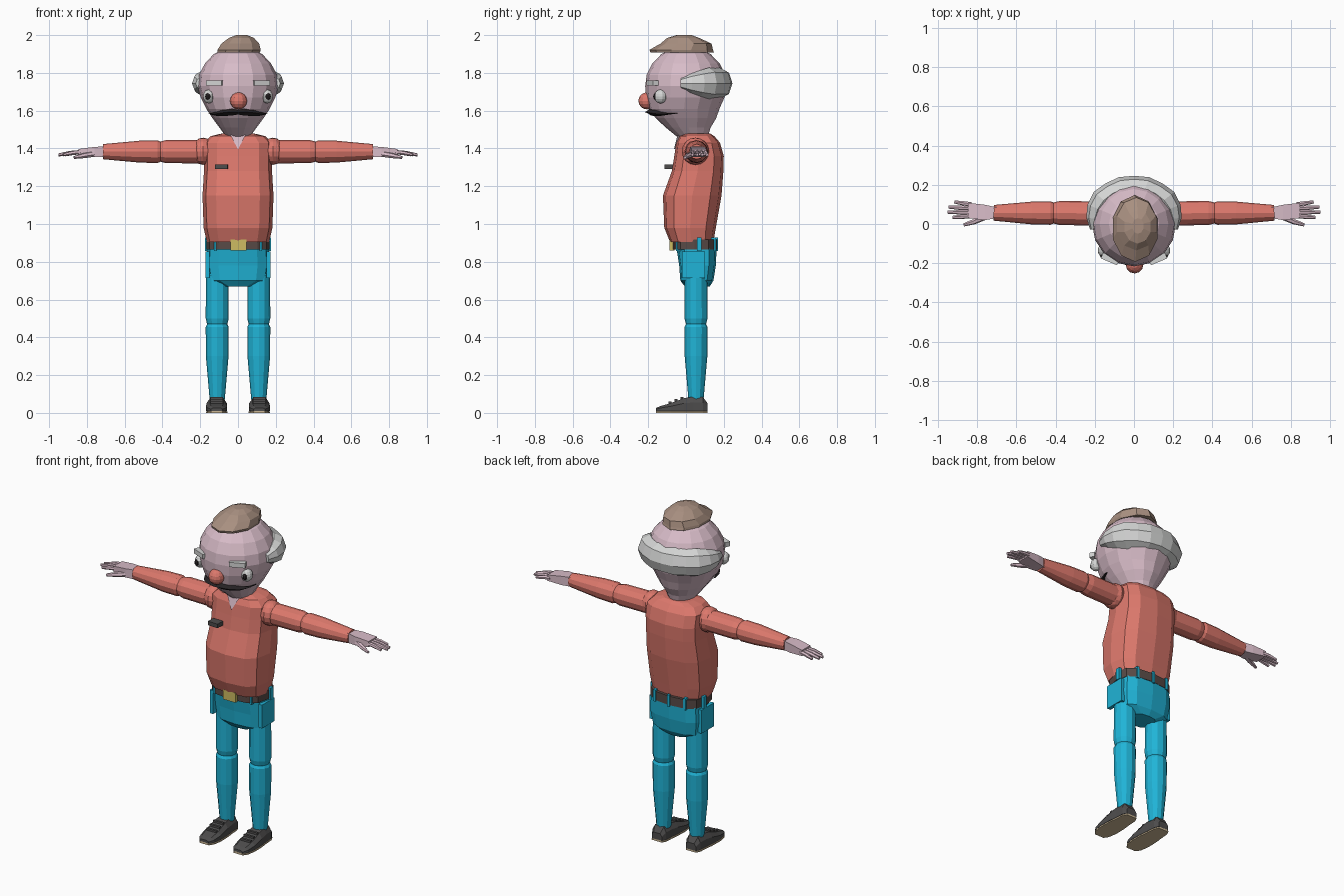
import bpy, bmesh, math
from mathutils import Vector

if "Cube" in bpy.data.objects:
    bpy.data.objects.remove(bpy.data.objects["Cube"])


def material(name, r, g, b):
    m = bpy.data.materials.new(name)
    lin = [((c / 255 + 0.055) / 1.055) ** 2.4 for c in (r, g, b)]
    m.diffuse_color = (*lin, 1)
    m.use_nodes = True
    m.node_tree.nodes["Principled BSDF"].inputs["Base Color"].default_value = m.diffuse_color
    return m


SKIN = material("skin", 216, 188, 200)
SHIRT = material("shirt_red", 220, 120, 108)
TEAL = material("trouser_teal", 32, 180, 215)
BROWN = material("hair_brown", 168, 143, 128)
GREY = material("light_grey", 212, 213, 212)
DARK = material("shoe_grey", 78, 77, 77)
BLACK = material("black", 38, 34, 36)
BELT = material("belt_brown", 88, 74, 70)
GOLD = material("buckle_gold", 205, 188, 98)
SOLE = material("sole_tan", 205, 185, 150)


def finish(name, bm, mat):
    bmesh.ops.recalc_face_normals(bm, faces=bm.faces)
    me = bpy.data.meshes.new(name)
    bm.to_mesh(me)
    bm.free()
    me.materials.append(mat)
    ob = bpy.data.objects.new(name, me)
    bpy.context.collection.objects.link(ob)
    return ob


def loft(name, rings, mat):
    """Closed skin through rings that share a point count."""
    bm = bmesh.new()
    vs = [[bm.verts.new(p) for p in ring] for ring in rings]
    n = len(vs[0])
    for a, b in zip(vs, vs[1:]):
        for i in range(n):
            j = (i + 1) % n
            bm.faces.new((a[i], a[j], b[j], b[i]))
    bm.faces.new(vs[0])
    bm.faces.new(vs[-1])
    return finish(name, bm, mat)


def oval(z, cy, rx, ry, n=12, power=1.0, cx=0):
    """Horizontal ring; power below 1 makes it boxier."""
    out = []
    for i in range(n):
        a = 2 * math.pi * i / n - math.pi / 2
        c, s = math.cos(a), math.sin(a)
        out.append((cx + rx * math.copysign(abs(c) ** power, c) * (abs(c) > 1e-6),
                    cy + ry * math.copysign(abs(s) ** power, s) * (abs(s) > 1e-6), z))
    return out


def tube(name, pts, mat, n=10):
    """Round limb through (x, y, z, radius) stations."""
    d = (Vector(pts[-1][:3]) - Vector(pts[0][:3])).normalized()
    u = d.orthogonal().normalized()
    v = d.cross(u)
    rings = []
    for x, y, z, r in pts:
        rings.append([Vector((x, y, z)) + r * (math.cos(a) * u + math.sin(a) * v)
                      for a in [2 * math.pi * (i + .5) / n for i in range(n)]])
    return loft(name, rings, mat)


def box(name, c, size, mat, rot=0):
    bm = bmesh.new()
    bmesh.ops.create_cube(bm, size=1)
    bmesh.ops.scale(bm, vec=size, verts=bm.verts)
    ob = finish(name, bm, mat)
    ob.location = c
    ob.rotation_euler.z = rot
    return ob


def ball(name, c, size, mat, seg=12, rows=8):
    bm = bmesh.new()
    bmesh.ops.create_uvsphere(bm, u_segments=seg, v_segments=rows, radius=1)
    bmesh.ops.scale(bm, vec=size, verts=bm.verts)
    ob = finish(name, bm, mat)
    ob.location = c
    return ob


# Head tapering to the neck
loft("head", [oval(z, cy, rx, ry, 16) for z, cy, rx, ry in (
    (1.42, .045, .05, .07), (1.46, .035, .062, .08), (1.51, .012, .098, .118),
    (1.56, .0, .135, .16), (1.61, -.01, .168, .187), (1.67, -.004, .198, .208),
    (1.73, .0, .214, .216), (1.79, .0, .206, .208), (1.85, .0, .175, .178),
    (1.90, .0, .128, .13), (1.935, .0, .06, .06))], SKIN)

# Tuft of hair on the crown, swept to the front
loft("top_hair", [oval(z, cy, rx, ry, 10, cx=cx) for z, cy, rx, ry, cx in (
    (1.908, -.02, .118, .168, .004), (1.922, -.025, .12, .168, .006),
    (1.955, .0, .105, .135, .012), (1.985, -.015, .07, .085, .018),
    (2.0, -.01, .03, .04, .02))], BROWN)

# Fringe of hair wrapping round the back from side to side
rings = []
STEPS = 12
for k in range(STEPS + 1):
    t = k / STEPS
    a = math.radians(-8 + 196 * t)
    fat = min(1, .35 + 3.2 * min(t, 1 - t)) * (1 if k % 2 else .95)
    ring = []
    for i in range(8):
        b = 2 * math.pi * i / 8
        rad = .195 + .067 * fat * math.cos(b)
        ring.append((rad * math.cos(a) * 1.04, rad * math.sin(a) * .95,
                     1.745 + .083 * fat * math.sin(b)))
    rings.append(ring)
loft("hair_fringe", rings, GREY)

# Face
ball("nose", (.003, -.207, 1.652), (.045, .045, .045), SHIRT)
for s in (-1, 1):
    ball("eye", (s * .155, -.135, 1.675), (.031, .034, .037), GREY, 10, 8)
    ball("pupil", (s * .159, -.162, 1.675), (.015, .012, .018), BLACK, 8, 6)
    box("eyebrow", (s * .122, -.178, 1.747), (.09, .032, .028), GREY, s * .4)
    # Moustache halves follow the face
    rings = []
    for deg, h, z in ((0, .012, 1.592), (12, .02, 1.594), (28, .017, 1.589),
                      (45, .011, 1.583), (60, .005, 1.583), (76, .001, 1.586)):
        a = math.radians(deg)
        x, y = s * .160 * math.sin(a), -.006 - .183 * math.cos(a)
        o = .026 * math.cos(a) + .002
        nx, ny = s * math.sin(a) * o * .3, -o
        rings.append([(x + nx, y + ny, z), (x, y, z + h),
                      (x - nx, y - ny, z), (x, y, z - h)])
    loft("moustache", rings, BLACK)

# Shirt body and open collar
loft("shirt", [oval(z, (f + b) / 2, rx, (b - f) / 2, 12, .7) for z, rx, f, b in (
    (.905, .165, -.085, .145), (.98, .182, -.115, .158), (1.15, .188, -.122, .188),
    (1.28, .180, -.075, .198), (1.36, .180, -.062, .200), (1.43, .180, -.052, .180),
    (1.465, .145, -.035, .150), (1.478, .09, -.01, .13))], SHIRT)
bm = bmesh.new()
front = [bm.verts.new(p) for p in ((0, -.064, 1.395), (.04, -.045, 1.47), (-.04, -.045, 1.47))]
back = bm.verts.new((0, .02, 1.45))
bm.faces.new(front)
for i in range(3):
    bm.faces.new((front[i], front[(i + 1) % 3], back))
finish("collar_opening", bm, SKIN)
box("chest_tag", (-.088, -.088, 1.303), (.066, .05, .024), DARK, -.05)

# Belt, buckle and loops
loft("belt", [oval(z, .045, .167, .119, 12, .7) for z in (.865, .918)], BELT)
box("buckle", (.003, -.075, .89), (.084, .026, .058), GOLD)
for s in (-1, 1):
    for x, y in ((.12, -.04), (.168, .07), (.10, .145)):
        box("belt_loop", (s * x, y, .893), (.016, .026, .07), TEAL)
box("belt_loop", (0, .163, .893), (.016, .014, .07), TEAL)

# Hips
loft("hips", [oval(z, (f + b) / 2, rx, (b - f) / 2, 12, .7) for z, rx, f, b in (
    (.668, .075, -.005, .125), (.70, .155, -.03, .145),
    (.78, .168, -.036, .158), (.87, .163, -.05, .162))], TEAL)

for s in (-1, 1):
    # Side pocket
    box("pocket", (s * .162, .04, .785), (.022, .12, .14), TEAL)
    # Legs
    tube("upper_leg", [(s * .110, .053, .74, .060), (s * .110, .053, .50, .061),
                       (s * .110, .053, .475, .055), (s * .110, .053, .45, .045)], TEAL, 12)
    tube("lower_leg", [(s * .110, .053, .472, .052), (s * .110, .053, .455, .061),
                       (s * .110, .053, .30, .060), (s * .110, .053, .07, .040)], TEAL, 12)

    # Shoe: cross-sections from toe to heel
    def section(y, w, z0, z1, cx=s * .113):
        return [(cx - w, y, z0), (cx + w, y, z0), (cx + w, y, z0 + (z1 - z0) * .6),
                (cx + w * .65, y, z1), (cx - w * .65, y, z1), (cx - w, y, z0 + (z1 - z0) * .6)]
    shape = ((-.16, .03, .026), (-.135, .047, .036), (-.08, .056, .052), (-.01, .054, .078),
             (.04, .048, .086), (.09, .045, .083), (.115, .033, .05))
    loft("shoe", [section(y, w, .01, z) for y, w, z in shape], DARK)
    loft("sole", [section(y, w + .001, 0, .012) for y, w, z in shape], SOLE)
    for i in range(3):
        box("lace", (s * .113, -.085 + .032 * i, .055 + .0115 * i), (.066, .014, .012), DARK)

    # Sleeves
    ball("shoulder", (s * .185, .05, 1.385), (.06, .072, .072), SHIRT, 12, 8)
    tube("upper_sleeve", [(s * .16, .053, 1.383, .062), (s * .38, .056, 1.383, .061),
                          (s * .405, .056, 1.383, .055), (s * .43, .056, 1.383, .045)], SHIRT, 12)
    tube("lower_sleeve", [(s * .408, .056, 1.383, .052), (s * .425, .056, 1.383, .060),
                          (s * .52, .056, 1.383, .058), (s * .715, .057, 1.383, .040)], SHIRT, 12)

    # Hand: palm, four fingers and thumb
    loft("palm", [[(s * x, y0, z - h), (s * x, y1, z - h), (s * x, y1, z + h), (s * x, y0, z + h)]
                  for x, y0, y1, z, h in ((.70, .03, .085, 1.383, .028),
                                          (.76, .02, .098, 1.382, .026),
                                          (.845, .03, .108, 1.380, .017))], SKIN)
    for i, tip in enumerate((.925, .95, .945, .915)):
        y = .04 + .02 * i
        tube("finger", [(s * .83, y, 1.381, .0115), (s * (tip + .83) / 2, y + .003 * (i - 1), 1.376, .0115),
                        (s * tip, y + .006 * (i - 1), 1.366, .008)], SKIN, 6)
    tube("thumb", [(s * .755, .038, 1.372, .016), (s * .815, .012, 1.362, .014),
                   (s * .868, -.005, 1.352, .008)], SKIN, 6)
